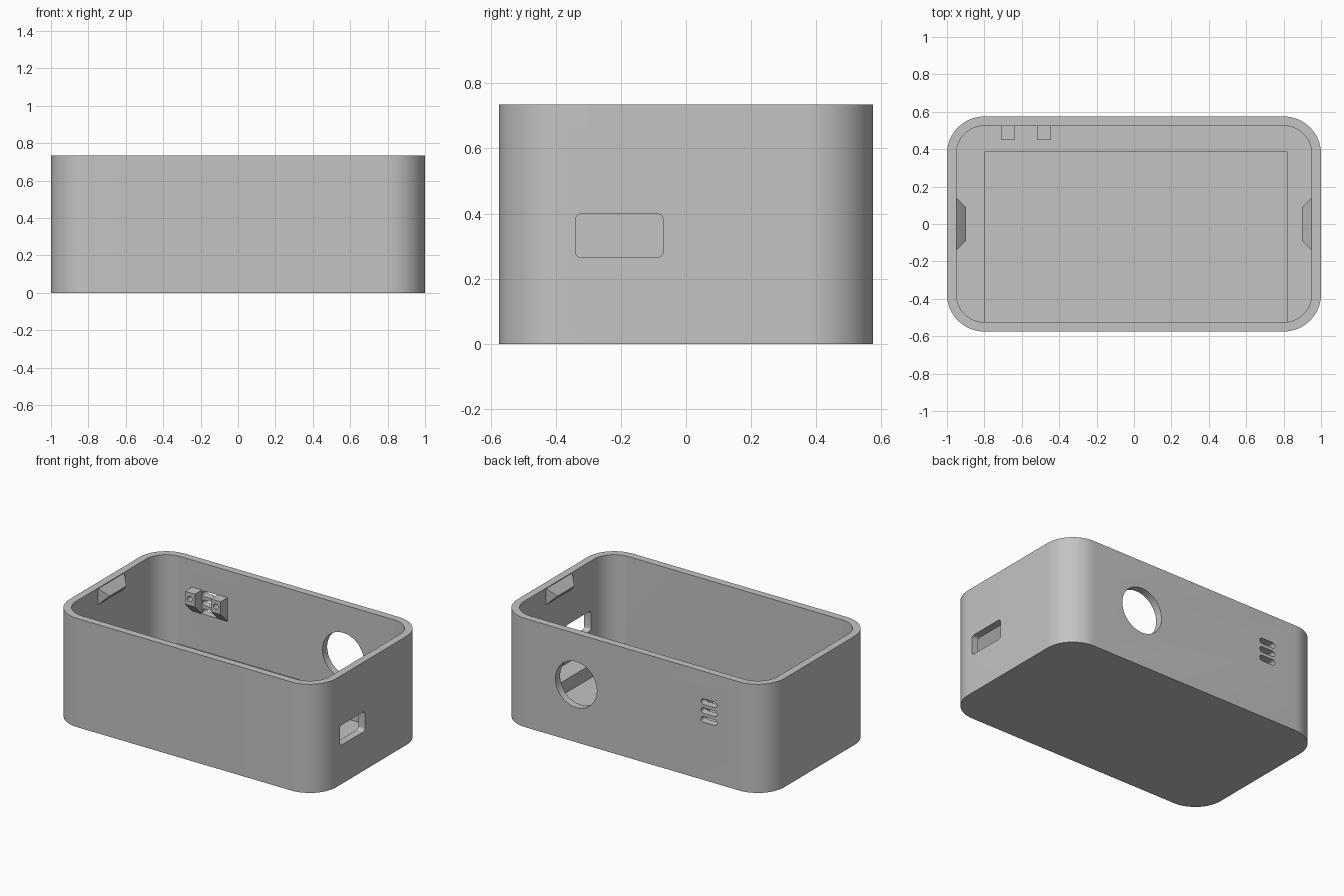
import bpy, bmesh, math

if "Cube" in bpy.data.objects:
    bpy.data.objects.remove(bpy.data.objects["Cube"], do_unlink=True)

GREY = 0.55
mat = bpy.data.materials.new("plain grey")
mat.use_nodes = True
mat.diffuse_color = (GREY, GREY, GREY, 1)
bsdf = next(n for n in mat.node_tree.nodes if n.type == 'BSDF_PRINCIPLED')
bsdf.inputs["Base Color"].default_value = (GREY, GREY, GREY, 1)

LENGTH, WIDTH, HEIGHT, CORNER, WALL = 2.0, 1.15, 0.735, 0.2, 0.05
FLOOR, LEDGE = 0.05, 0.14
INNER_X, INNER_Y = LENGTH / 2 - WALL, WIDTH / 2 - WALL


def finish(name, bm):
    bmesh.ops.recalc_face_normals(bm, faces=bm.faces)
    mesh = bpy.data.meshes.new(name)
    bm.to_mesh(mesh)
    bm.free()
    mesh.materials.append(mat)
    obj = bpy.data.objects.new(name, mesh)
    bpy.context.collection.objects.link(obj)
    return obj


def outline(cu, cv, w, h, r=0, segs=16):
    """Rectangle outline with rounded corners, without doubled points."""
    pts = []
    steps = segs if r else 0
    for i, (su, sv) in enumerate(((1, 1), (-1, 1), (-1, -1), (1, -1))):
        for k in range(steps + 1):
            a = math.pi / 2 * (i + k / max(steps, 1))
            p = (cu + su * (w / 2 - r) + r * math.cos(a),
                 cv + sv * (h / 2 - r) + r * math.sin(a))
            if all(math.dist(p, q) > 1e-5 for q in pts[-1:] + pts[:1]):
                pts.append(p)
    return pts


def prism(name, pts, axis, start, end):
    """Extrude an outline along x, y or z."""
    place = {'x': lambda u, v, d: (d, u, v),
             'y': lambda u, v, d: (u, d, v),
             'z': lambda u, v, d: (u, v, d)}[axis]
    bm = bmesh.new()
    rings = [[bm.verts.new(place(u, v, d)) for u, v in pts] for d in (start, end)]
    for ring in rings:
        bm.faces.new(ring)
    for i in range(len(pts)):
        j = (i + 1) % len(pts)
        bm.faces.new((rings[0][i], rings[0][j], rings[1][j], rings[1][i]))
    return finish(name, bm)


def cut(target, cutter):
    mod = target.modifiers.new("cut", 'BOOLEAN')
    mod.operation = 'DIFFERENCE'
    mod.solver = 'EXACT'
    mod.object = cutter
    bpy.context.view_layer.objects.active = target
    bpy.ops.object.modifier_apply(modifier=mod.name)
    bpy.data.objects.remove(cutter, do_unlink=True)


def smooth(obj):
    bpy.ops.object.select_all(action='DESELECT')
    obj.select_set(True)
    bpy.context.view_layer.objects.active = obj
    bpy.ops.object.shade_smooth_by_angle(angle=math.radians(30))


# Open case with rounded corners
case = prism("case", outline(0, 0, LENGTH, WIDTH, CORNER), 'z', 0, HEIGHT)
cut(case, prism("cavity", outline(0, 0, 2 * INNER_X, 2 * INNER_Y, CORNER - WALL),
                'z', LEDGE, HEIGHT + 0.1))

# Recessed floor that leaves a ledge on the back and both ends
x0, x1, y0, y1 = -0.8, 0.82, -INNER_Y, 0.385
cut(case, prism("floor_recess", outline((x0 + x1) / 2, (y0 + y1) / 2, x1 - x0, y1 - y0),
                'z', FLOOR, LEDGE + 0.1))

# Rounded port in the left end
cut(case, prism("end_port", outline(-0.205, 0.332, 0.27, 0.135, 0.02, 6), 'x', 0.9, 1.1))

# Round opening and three slots in the back
cut(case, prism("round_opening", outline(0.42, 0.39, 0.31, 0.31, 0.155), 'y', 0.48, 0.7))
for i in (-1, 0, 1):
    cut(case, prism("slot", outline(-0.575, 0.47 + 0.06 * i, 0.12, 0.038, 0.019, 8),
                    'y', 0.48, 0.7))
smooth(case)

# Mounting bosses beside the slots, tapered below, each with a screw hole
boss_profile = [(0.45, 0.465), (0.45, 0.552), (0.53, 0.552), (0.53, 0.385)]
for side, x in (("right", -0.675), ("left", -0.482)):
    boss = prism(side + "_mounting_boss", boss_profile, 'x', x - 0.037, x + 0.037)
    cut(boss, prism("screw_hole", outline(x, 0.51, 0.036, 0.036, 0.018, 4), 'y', 0.4, 0.5))
    smooth(boss)

# Snap ridges for the lid on both end walls
for side, s in (("right", -1), ("left", 1)):
    bm = bmesh.new()
    for half, depth, heights in ((0.14, 0, (0.73, 0.622)), (0.09, 0.052, (0.676,))):
        for y in (-half, half):
            for z in heights:
                bm.verts.new((s * (INNER_X - depth), y, z))
    bmesh.ops.convex_hull(bm, input=bm.verts)
    bmesh.ops.dissolve_limit(bm, angle_limit=0.02, verts=bm.verts, edges=bm.edges)
    finish(side + "_snap_ridge", bm)
